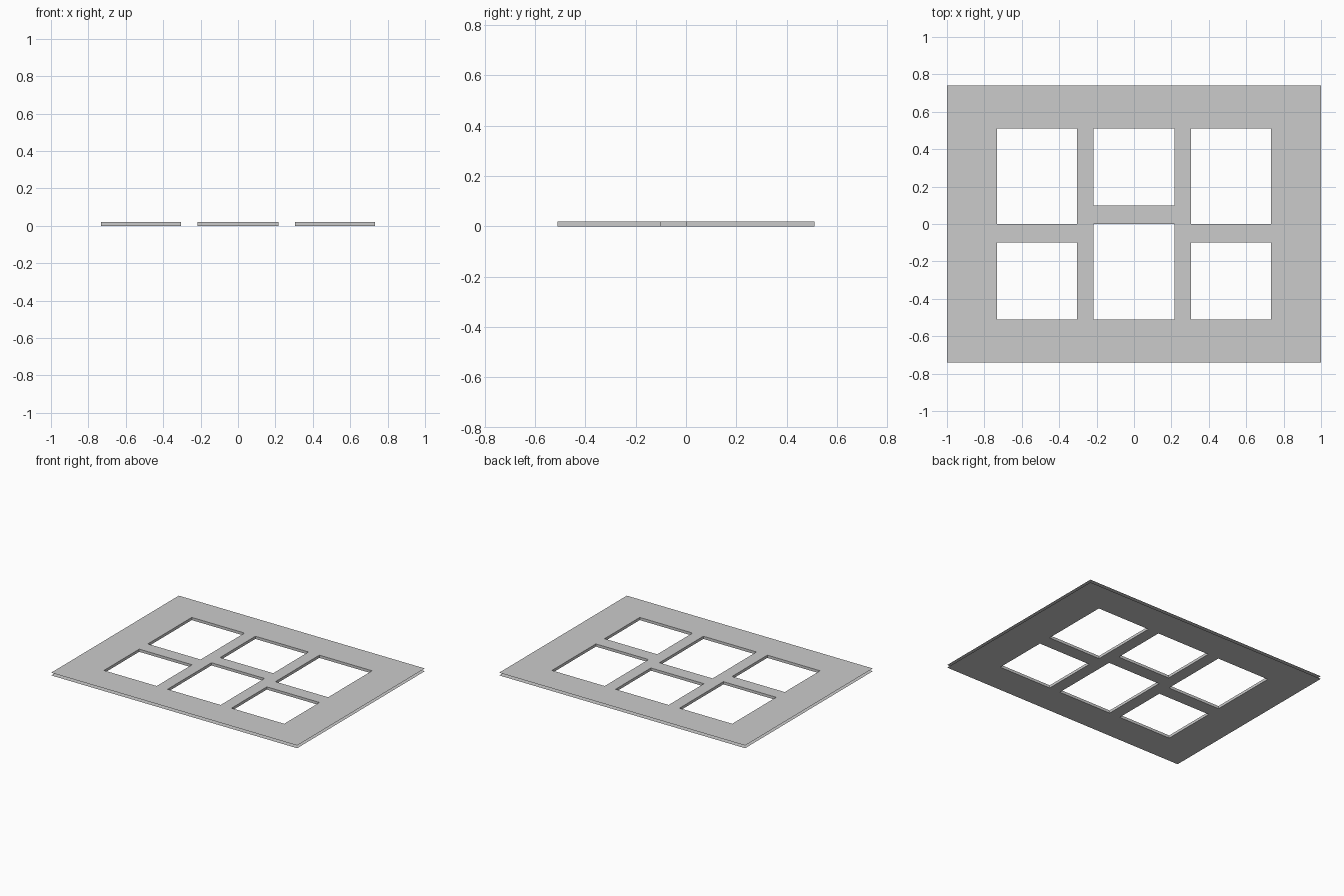
import bpy, bmesh

if "Cube" in bpy.data.objects:
    bpy.data.objects.remove(bpy.data.objects["Cube"])

W, D, T = 1.0, 0.741, 0.02          # half width, half depth, thickness
XI, XM, XC = 0.733, 0.304, 0.216    # window column edges
YO, YB = 0.51, 0.10                 # window row edges

# Window openings: (x0, x1, y0, y1)
side = [(0.0, YO), (-YO, -YB)]
middle = [(YB, YO), (-YO, 0.0)]
windows = [(x0, x1, *r)
           for x0, x1, rows in ((-XI, -XM, side), (-XC, XC, middle), (XM, XI, side))
           for r in rows]

xs = [-W, -XI, -XM, -XC, XC, XM, XI, W]
ys = [-D, -YO, -YB, 0.0, YB, YO, D]


def in_window(x, y):
    return any(a < x < b and c < y < d for a, b, c, d in windows)


bm = bmesh.new()

# Flat sheet made of grid cells, leaving the windows open
grid = [[bm.verts.new((x, y, 0)) for y in ys] for x in xs]
for i in range(len(xs) - 1):
    for j in range(len(ys) - 1):
        if not in_window((xs[i] + xs[i + 1]) / 2, (ys[j] + ys[j + 1]) / 2):
            bm.faces.new((grid[i][j], grid[i + 1][j], grid[i + 1][j + 1], grid[i][j + 1]))
bmesh.ops.delete(bm, geom=[v for v in bm.verts if not v.link_faces], context='VERTS')

# Second sheet joined by the window walls
ext = bmesh.ops.extrude_face_region(bm, geom=bm.faces[:], use_keep_orig=True)
top = [g for g in ext['geom'] if isinstance(g, bmesh.types.BMVert)]
bmesh.ops.translate(bm, verts=top, vec=(0, 0, T))
bmesh.ops.recalc_face_normals(bm, faces=bm.faces[:])

# The outer rim is open between the two sheets
rim = [f for f in bm.faces if abs(f.normal.z) < 0.5 and
       (abs(f.calc_center_median().x) > W - 0.001 or abs(f.calc_center_median().y) > D - 0.001)]
bmesh.ops.delete(bm, geom=rim, context='FACES_ONLY')

mesh = bpy.data.meshes.new("window_panel")
bm.to_mesh(mesh)
bm.free()
panel = bpy.data.objects.new("window_panel", mesh)
bpy.context.collection.objects.link(panel)
